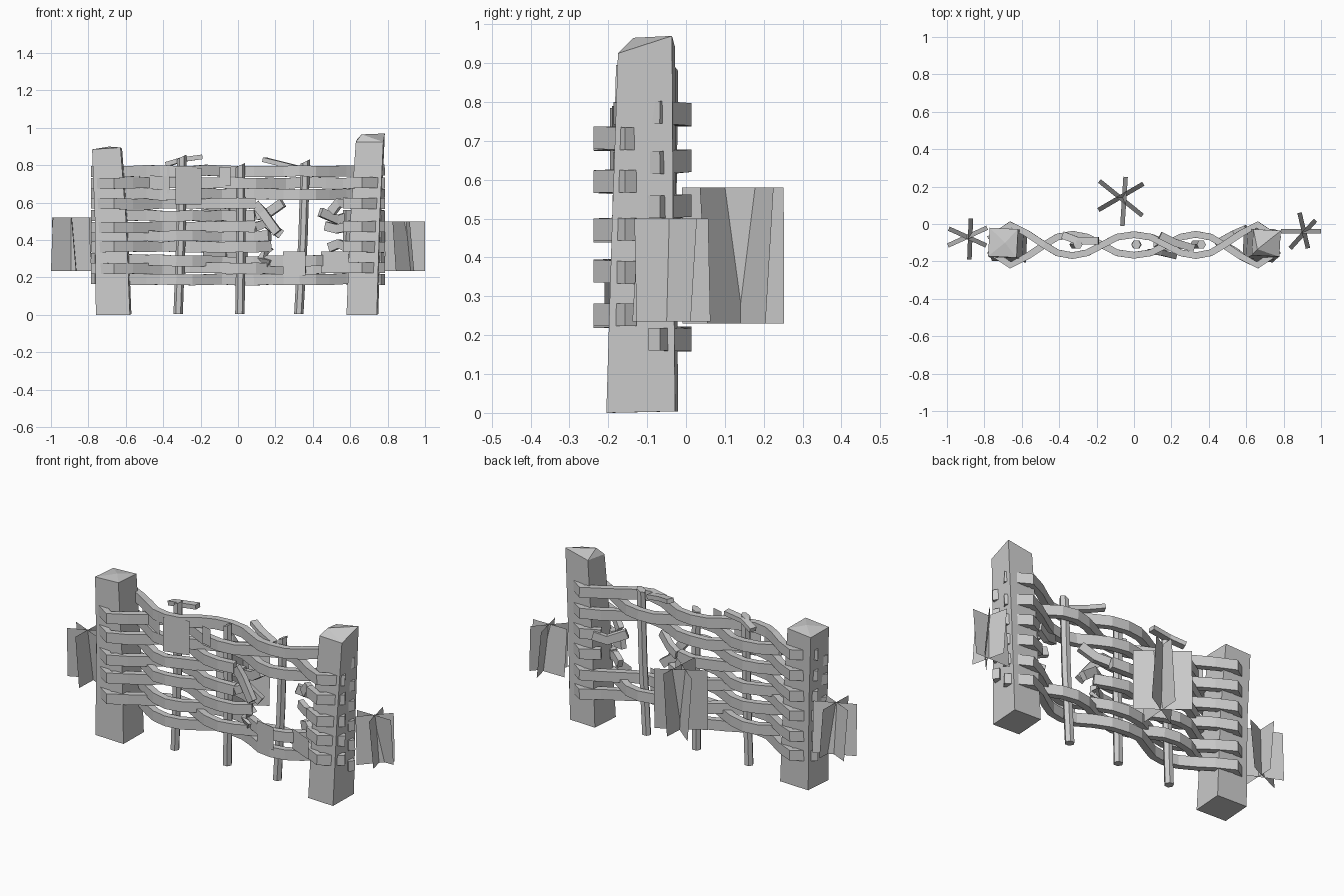
import bpy, bmesh, math, random
from mathutils import Vector

if "Cube" in bpy.data.objects:
    bpy.data.objects.remove(bpy.data.objects["Cube"])

random.seed(4)
grey = bpy.data.materials.new("plain grey")
grey.diffuse_color = (0.6, 0.6, 0.6, 1)
grey.use_nodes = True
grey.node_tree.nodes["Principled BSDF"].inputs["Base Color"].default_value = grey.diffuse_color


def make(name, verts, faces):
    me = bpy.data.meshes.new(name)
    me.from_pydata([tuple(v) for v in verts], [], faces)
    bm = bmesh.new()
    bm.from_mesh(me)
    bmesh.ops.recalc_face_normals(bm, faces=bm.faces)
    bm.to_mesh(me)
    bm.free()
    me.materials.append(grey)
    ob = bpy.data.objects.new(name, me)
    bpy.context.collection.objects.link(ob)
    return ob


def loft(name, rings, cap=True):
    n = len(rings[0])
    verts = [v for r in rings for v in r]
    faces = [(k * n + i, k * n + (i + 1) % n, (k + 1) * n + (i + 1) % n, (k + 1) * n + i)
             for k in range(len(rings) - 1) for i in range(n)]
    if cap:
        faces += [tuple(range(n)), tuple(range(len(verts) - n, len(verts)))]
    return make(name, verts, faces)


def strip(name, path, height=0.058, thick=0.036):
    """Flat rectangular branch swept along a path."""
    pts = [Vector(p) for p in path]
    rings = []
    for i, p in enumerate(pts):
        d = (pts[min(i + 1, len(pts) - 1)] - pts[max(i - 1, 0)]).normalized()
        side = Vector((-d.y, d.x, 0)).normalized()
        up = d.cross(side).normalized()
        a, b = side * thick / 2, up * height / 2
        rings.append([p - a - b, p + a - b, p + a + b, p - a + b])
    return loft(name, rings)


# Weave profile for strips that pass in front of the posts
MID = -0.112
HALF = [(0, -0.055), (0.09, -0.042), (0.17, 0), (0.25, 0.042), (0.33, 0.057),
        (0.41, 0.042), (0.48, 0), (0.57, -0.06), (0.66, -0.108), (0.775, -0.03)]
WAVE = [(-x, y) for x, y in reversed(HALF[1:])] + HALF


def weave(name, z, front, lo=-1, hi=1, sag=0.0):
    s = 1 if front else -1
    path = []
    for x, y in WAVE:
        if lo <= x <= hi:
            dz = -sag * math.cos(x * 2) + random.uniform(-0.004, 0.004)
            path.append((x, MID + s * y, z + dz))
    return path and strip(name, path)


# Whole strips, then strips snapped by the hole
for i, z in enumerate((0.25, 0.705)):
    weave(f"front_strip_{i}", z, True)
for i, z in enumerate((0.19, 0.305, 0.645, 0.77)):
    weave(f"back_strip_{i}", z, False, sag=0.02 if z == 0.305 else 0)
for i, (z, end) in enumerate(((0.365, 0.18), (0.47, 0.1), (0.595, 0.1))):
    weave(f"snapped_front_strip_{i}", z, True, hi=end)
    weave(f"front_stub_{i}", z, True, lo=0.5)
for i, (z, end) in enumerate(((0.42, 0.18), (0.53, 0.1))):
    weave(f"snapped_back_strip_{i}", z, False, hi=end)
    weave(f"back_stub_{i}", z, False, lo=0.56)

# Splintered ends and loose twigs
splinters = [
    [(0.09, -0.155, 0.47), (0.15, -0.13, 0.49), (0.23, -0.12, 0.43)],
    [(0.09, -0.15, 0.595), (0.13, -0.15, 0.55), (0.21, -0.17, 0.44)],
    [(0.10, -0.07, 0.53), (0.17, -0.10, 0.55), (0.24, -0.13, 0.60)],
    [(0.17, -0.11, 0.365), (0.12, -0.10, 0.30), (0.17, -0.13, 0.27)],
    [(0.47, -0.11, 0.475), (0.53, -0.14, 0.46), (0.58, -0.17, 0.47)],
    [(0.49, -0.11, 0.36), (0.54, -0.14, 0.38), (0.58, -0.17, 0.365)],
    [(0.50, -0.12, 0.55), (0.54, -0.14, 0.60), (0.58, -0.17, 0.595)],
    [(0.44, -0.10, 0.55), (0.53, -0.05, 0.51), (0.60, -0.02, 0.53)]]
for i, p in enumerate(splinters):
    strip(f"splinter_{i}", p, 0.048, 0.03)
strip("loose_twig_left", [(-0.38, -0.06, 0.805), (-0.30, -0.09, 0.83), (-0.19, -0.09, 0.845)], 0.025, 0.04)
strip("loose_twig_right", [(0.14, -0.06, 0.83), (0.22, -0.10, 0.81), (0.32, -0.13, 0.785)], 0.025, 0.04)


# Thin upright stakes with hexagonal section
def stake(name, x0, x1, top):
    rings = []
    for z, x in ((0.005, x0), (top * 0.5, (x0 + x1) / 2 + 0.005), (top, x1)):
        rings.append([Vector((x + 0.025 * math.cos(a * math.pi / 3), -0.11 + 0.025 * math.sin(a * math.pi / 3),
                              z + (0.012 * math.cos(a * math.pi / 3) if z == top else 0))) for a in range(6)])
    loft(name, rings)


stake("stake_left", -0.32, -0.30, 0.845)
stake("stake_middle", 0.01, 0.012, 0.80)
stake("stake_right", 0.325, 0.36, 0.82)


# Heavy end posts: leaning boxes with a shallow peaked top
def post(name, base, mid, top, heights, peak):
    def ring(r, zs):
        x0, x1, y0, y1 = r
        t = 0.008  # slight twist
        return [Vector(v) for v in ((x0, y0 + t, zs[0]), (x1 - t, y0, zs[1]),
                                    (x1, y1 - t, zs[2]), (x0 + t, y1, zs[3]))]
    rings = [ring(base, [0, 0, 0.004, 0.004]), ring(mid, [0.5] * 4), ring(top, heights)]
    verts = [v for r in rings for v in r] + [Vector(peak)]
    faces = [(k + i, k + (i + 1) % 4, k + 4 + (i + 1) % 4, k + 4 + i) for k in (0, 4) for i in range(4)]
    faces += [(3, 2, 1, 0)] + [(8 + i, 8 + (i + 1) % 4, 12) for i in range(4)]
    make(name, verts, faces)


post("left_post", (-0.76, -0.57, -0.205, -0.025), (-0.765, -0.59, -0.19, -0.025),
     (-0.78, -0.62, -0.18, -0.02), (0.885, 0.895, 0.89, 0.88), (-0.69, -0.10, 0.90))
post("right_post", (0.58, 0.75, -0.205, -0.02), (0.60, 0.765, -0.19, -0.025),
     (0.63, 0.785, -0.175, -0.028), (0.925, 0.925, 0.97, 0.94), (0.66, -0.135, 0.965))


# Thin patches hanging on the front of the strips
def patch(name, x0, x1, y0, y1, z0, z1):
    make(name, [(x0, y0, z0), (x1, y1, z0), (x1, y1, z1), (x0, y0, z1)], [(0, 1, 2, 3)])


patch("patch_0", -0.53, -0.365, -0.10, -0.185, 0.65, 0.79)
patch("patch_1", -0.335, -0.195, -0.195, -0.16, 0.59, 0.785)
patch("patch_2", -0.10, -0.04, -0.175, -0.19, 0.69, 0.79)
patch("patch_3", 0.24, 0.36, -0.17, -0.195, 0.21, 0.34)
patch("patch_4", 0.445, 0.59, -0.145, -0.21, 0.225, 0.34)


# Tufts of crossed upright sheets, each sheet leaning a little
def tuft(name, z0, z1, lines):
    for i, (ax, ay, bx, by) in enumerate(lines):
        d = Vector((bx - ax, by - ay, 0)).normalized()
        lean = Vector((-d.y, d.x, 0)) * (0.012 if i % 2 else -0.012)
        a, b = Vector((ax, ay, 0)), Vector((bx, by, 0))
        lo, hi = Vector((0, 0, z0)) - lean, Vector((0, 0, z1)) + lean
        make(f"{name}_{i}", [a + lo, b + lo, b + hi, a + hi], [(0, 1, 2, 3)])


tuft("left_tuft", 0.235, 0.52, [(-0.995, -0.115, -0.785, -0.02), (-0.88, -0.19, -0.872, 0.03),
                                (-0.99, -0.025, -0.79, -0.115)])
tuft("right_tuft", 0.235, 0.50, [(0.785, -0.04, 1.0, -0.04), (0.835, -0.13, 0.97, 0.02),
                                 (0.885, 0.06, 0.93, -0.13)])
tuft("back_tuft", 0.23, 0.58, [(-0.062, -0.01, -0.045, 0.252), (-0.19, 0.075, 0.05, 0.215),
                               (-0.185, 0.23, 0.045, 0.045)])
